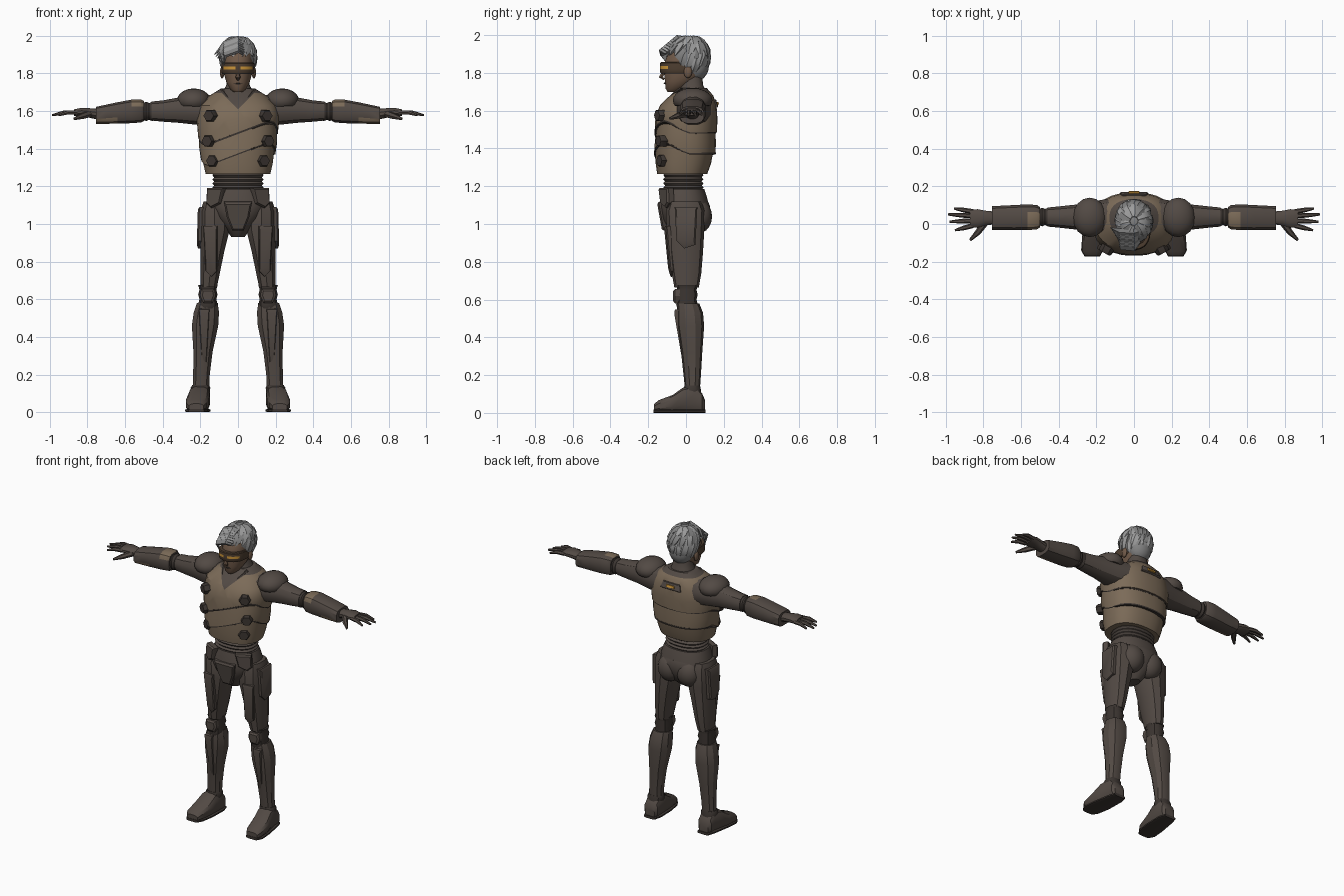
import bpy, bmesh, math, random
from mathutils import Vector

random.seed(4)
if "Cube" in bpy.data.objects:
    bpy.data.objects.remove(bpy.data.objects["Cube"])


def material(name, r, g, b):
    m = bpy.data.materials.new(name)
    m.use_nodes = True
    m.diffuse_color = (r, g, b, 1)
    m.node_tree.nodes["Principled BSDF"].inputs["Base Color"].default_value = (r, g, b, 1)
    return m


SUIT = material("dark brown suit", .085, .068, .058)
JOINT = material("joint black brown", .045, .036, .031)
TAN = material("tan armour", .2, .147, .098)
SKIN = material("skin", .16, .1, .065)
HAIR = material("grey hair", .33, .33, .33)
HAIR2 = material("shaded hair", .22, .22, .22)
VISOR = material("visor brown", .075, .048, .03)
ORANGE = material("orange glow", .6, .3, .04)
objects = []
SIDES = ((1, "left"), (-1, "right"))


def finish(bm, name, mats, rule=None):
    bmesh.ops.recalc_face_normals(bm, faces=bm.faces)
    if rule:
        for f in bm.faces:
            f.material_index = rule(f.calc_center_median())
    me = bpy.data.meshes.new(name)
    bm.to_mesh(me)
    bm.free()
    for m in mats:
        me.materials.append(m)
    ob = bpy.data.objects.new(name, me)
    bpy.context.collection.objects.link(ob)
    objects.append(ob)
    return ob


def skin_rings(bm, rings):
    n = len(rings[0])
    for a, b in zip(rings, rings[1:]):
        for i in range(n):
            j = (i + 1) % n
            bm.faces.new((a[i], a[j], b[j], b[i]))
    bm.faces.new(rings[0])
    bm.faces.new(rings[-1])


def loft(name, rings, *mats, axis="z", n=12, p=2.3, s=1, rule=None, cuts=()):
    """Rounded sections (position, centre a, centre b, radius a, radius b, front slant)."""
    bm = bmesh.new()
    loops = []
    for t, ca, cb, ra, rb, *k in rings:
        loop = []
        for i in range(n):
            w = 2 * math.pi * (i + .5) / n
            c, d = math.cos(w), math.sin(w)
            a = ca + ra * math.copysign(abs(c) ** (2 / p), c)
            b = cb + rb * math.copysign(abs(d) ** (2 / p), d)
            slant = k[0] * a * min(1, max(0, -b / .12)) if k else 0
            co = {"z": (a, b, t + slant), "x": (t, a, b), "y": (a, t, b)}[axis]
            loop.append(bm.verts.new((co[0] * s, co[1], co[2])))
        loops.append(loop)
    skin_rings(bm, loops)
    for point, normal in cuts:
        bmesh.ops.bisect_plane(bm, geom=bm.verts[:] + bm.edges[:] + bm.faces[:],
                               plane_co=point, plane_no=normal)
    return finish(bm, name, mats, rule)


def tube(name, pts, radii, mat, n=6, flat=1, up=(0, 0, 1)):
    bm = bmesh.new()
    pts = [Vector(q) for q in pts]
    loops = []
    for i, (q, r) in enumerate(zip(pts, radii)):
        t = (pts[min(i + 1, len(pts) - 1)] - pts[max(i - 1, 0)]).normalized()
        side = t.cross(Vector(up)).normalized()
        top = side.cross(t)
        loops.append([bm.verts.new(q + side * r * math.cos(w) + top * r * flat * math.sin(w))
                      for w in (2 * math.pi * j / n for j in range(n))])
    skin_rings(bm, loops)
    for v in bm.verts:
        v.co.z = min(v.co.z, 2)
    return finish(bm, name, [mat])


def plate(name, outline, centre, normal, depth, mat, s=1, taper=.85):
    """Flat bevelled slab: outline in (across, up), facing along normal."""
    bm = bmesh.new()
    nor = Vector(normal).normalized()
    across = Vector((0, 0, 1)).cross(nor).normalized()
    up = nor.cross(across)
    loops = []
    for off, k in ((-depth, 1), (depth * .5, 1), (depth, taper)):
        loops.append([bm.verts.new(Vector(centre) + across * a * k + up * b * k + nor * off)
                      for a, b in outline])
    skin_rings(bm, loops)
    for v in bm.verts:
        v.co.x *= s
    return finish(bm, name, [mat])


def ball(name, centre, radii, mat, s=1, keep=None):
    bm = bmesh.new()
    bmesh.ops.create_uvsphere(bm, u_segments=16, v_segments=10, radius=1)
    for v in bm.verts:
        v.co = Vector(centre) + Vector([a * b for a, b in zip(v.co, radii)])
        v.co.x *= s
    if keep:
        cut = bmesh.ops.bisect_plane(bm, geom=bm.verts[:] + bm.edges[:] + bm.faces[:],
                                     plane_co=keep[0], plane_no=keep[1], clear_inner=True)
        edges = [e for e in cut["geom_cut"] if isinstance(e, bmesh.types.BMEdge)]
        bmesh.ops.holes_fill(bm, edges=edges)
    return finish(bm, name, [mat])


# Torso: three overlapping armour bands with slanted lower lips
K = .38
loft("chest_armour", [(1.485, 0, 0, .213, .165, K), (1.56, 0, .002, .22, .165, .15),
                      (1.63, 0, .012, .205, .15), (1.68, 0, .03, .155, .115), (1.72, 0, .035, .09, .075)],
     TAN, SUIT, n=32, p=2.4,
     cuts=[((0, 0, 1.61), (1, 0, 1)), ((0, 0, 1.61), (-1, 0, 1)), ((0, 0, 1.695), (0, 0, 1))],
     rule=lambda c: int(c.z > 1.695 or (c.y < 0 and c.z > 1.61 + abs(c.x))))
loft("middle_armour", [(1.375, 0, -.006, .2, .163, K), (1.43, 0, -.003, .208, .162, K),
                       (1.5, 0, 0, .205, .156, K)], TAN, n=32, p=2.4)
loft("lower_armour", [(1.265, 0, -.02, .172, .133), (1.32, 0, -.014, .185, .147),
                      (1.39, 0, -.008, .193, .154, K)], TAN, n=32, p=2.4)
for z, r in ((1.478, .212), (1.368, .199)):
    loft("armour_seam", [(z, 0, -.004, r, .162, K), (z + .01, 0, -.004, r, .163, K)], JOINT, n=32, p=2.4)
loft("ribbed_waist", [(1.16 + .011 * i, 0, -.014, .128 + .01 * (i % 2), .098 + .01 * (i % 2))
                      for i in range(11)], SUIT, JOINT, n=20)
plate("back_panel", [(-.075, -.02), (.075, -.02), (.06, .025), (-.06, .025)],
      (0, .157, 1.635), (0, 1, .3), .009, SUIT)
plate("back_light", [(-.03, -.008), (.03, -.008), (.03, .008), (-.03, .008)],
      (0, .165, 1.638), (0, 1, .3), .008, ORANGE)
loft("neck_collar", [(1.64, 0, .02, .11, .09), (1.7, 0, .035, .085, .075),
                     (1.735, 0, .03, .064, .062), (1.79, 0, .03, .055, .055)], SUIT, n=16)
for s, side in SIDES:
    tube(side + "_collar_strap", [(s * .085, -.02, 1.715), (s * .055, -.075, 1.675), (s * .004, -.135, 1.61)],
         [.012, .014, .01], JOINT, flat=.6)
    # Hexagonal chest buckles
    for x, y, z in ((.147, -.137, 1.575), (.157, -.13, 1.44), (.133, -.125, 1.335)):
        plate(side + "_chest_buckle", [(.036 * math.cos(a * math.pi / 3), .034 * math.sin(a * math.pi / 3))
                                       for a in range(6)], (x, y, z), (.55, -1, 0), .02, JOINT, s)

# Pelvis and belt
loft("pelvis", [(.93, 0, -.01, .035, .05), (.97, 0, -.005, .065, .095), (1.03, 0, -.005, .125, .125),
                (1.09, 0, -.005, .16, .135), (1.12, 0, -.01, .155, .128)], SUIT, n=20)
loft("belt", [(1.11, 0, -.01, .165, .13), (1.15, 0, -.012, .155, .122), (1.185, 0, -.014, .142, .112)],
     SUIT, n=20)
plate("front_guard", [(-.075, .08), (-.06, .0), (-.03, -.075), (.03, -.075), (.06, .0), (.075, .08)],
      (0, -.122, 1.04), (0, -1, -.18), .018, SUIT)
for s, side in SIDES:
    plate(side + "_hip_plate", [(-.055, .05), (-.035, -.03), (.02, -.055), (.05, -.03), (.045, .05)],
          (.12, -.105, 1.14), (.55, -1, 0), .02, SUIT, s)
    ball(side + "_buttock", (.07, .065, 1.04), (.08, .073, .09), SUIT, s)

    # Legs: straight armour shells with narrow joints between
    loft(side + "_thigh", [(.665, .155, .003, .045, .065), (.74, .148, .003, .054, .078),
                           (.85, .137, 0, .066, .09), (.97, .123, -.003, .082, .1),
                           (1.07, .125, -.003, .078, .104), (1.12, .13, -.005, .055, .085)],
         SUIT, n=10, s=s)
    plate(side + "_thigh_pouch", [(-.06, .1), (-.05, -.08), (-.01, -.12), (.05, -.1), (.06, .1)],
          (.2, .0, .99), (1, 0, .03), .016, SUIT, s)
    plate(side + "_thigh_front_panel", [(-.035, .13), (-.03, -.11), (0, -.14), (.03, -.11), (.04, .13)],
          (.143, -.088, .86), (.15, -1, -.1), .012, SUIT, s)
    loft(side + "_knee_joint", [(.55 + .025 * i, .16, .005, .046 + .007 * (i % 2), .052 + .007 * (i % 2))
                                for i in range(6)], JOINT, n=12, s=s)
    plate(side + "_knee_guard", [(-.035, .035), (-.042, 0), (-.025, -.04), (.025, -.04), (.042, 0), (.035, .035)],
          (.16, -.05, .62), (0, -1, 0), .018, SUIT, s, .7)
    loft(side + "_shin", [(.13, .197, .034, .046, .04), (.2, .194, .033, .046, .046),
                          (.32, .186, .03, .053, .056), (.46, .175, .024, .073, .072),
                          (.53, .168, .02, .07, .07), (.58, .163, .012, .058, .058)],
         SUIT, n=10, s=s)
    plate(side + "_shin_ridge", [(-.028, .13), (-.012, -.17), (.012, -.17), (.028, .13)],
          (.18, -.03, .42), (0, -1, -.17), .014, SUIT, s)
    loft(side + "_ankle_cuff", [(.1, .2, .033, .05, .05), (.13, .199, .033, .054, .046),
                                (.145, .198, .033, .046, .042)], JOINT, s=s)
    loft(side + "_boot", [(-.17, .222, .026, .04, .02), (-.145, .222, .036, .055, .032),
                          (-.07, .215, .05, .062, .046), (-.015, .207, .07, .058, .066),
                          (.05, .2, .075, .053, .072), (.085, .2, .055, .05, .05), (.1, .2, .04, .035, .03)],
         SUIT, axis="y", p=3, s=s)
    loft(side + "_sole", [(-.172, .222, .009, .042, .009), (-.14, .222, .009, .06, .009),
                          (-.06, .212, .009, .064, .009), (.06, .2, .009, .055, .009),
                          (.104, .2, .009, .042, .009)], JOINT, axis="y", p=4, s=s)

    # Arms held straight out
    loft(side + "_upper_arm", [(.12, .04, 1.605, .1, .085), (.22, .037, 1.603, .085, .078),
                               (.31, .037, 1.605, .068, .07), (.4, .037, 1.6, .058, .058),
                               (.46, .037, 1.6, .052, .052)], SUIT, axis="x", s=s)
    ball(side + "_shoulder_pad", (.235, .035, 1.655), (.09, .105, .065), SUIT, s,
         ((.235 * s, 0, 1.625), (-.05 * s, 0, 1)))
    loft(side + "_elbow", [(.44 + .016 * i, .037, 1.598, .044 + .007 * (i % 2), .046 + .007 * (i % 2))
                           for i in range(7)], JOINT, axis="x", s=s)
    loft(side + "_gauntlet", [(.5, .036, 1.6, .055, .055), (.515, .036, 1.6, .066, .062),
                              (.565, .036, 1.598, .07, .064), (.64, .034, 1.59, .068, .058),
                              (.7, .033, 1.583, .066, .052), (.755, .032, 1.577, .064, .046)],
         SUIT, TAN, axis="x", p=3, s=s,
         rule=lambda c: int((abs(c.x) < .565 and c.z > 1.61 and c.y < .05)
                            or (.64 < abs(c.x) < .75 and c.z < 1.575 and c.y < .02)))
    loft(side + "_palm", [(.74, .032, 1.582, .035, .03), (.79, .032, 1.59, .04, .026),
                          (.83, .03, 1.595, .05, .023), (.87, .03, 1.592, .048, .018)],
         SUIT, axis="x", s=s)
    for y, tip, spread in ((-.008, .95, -.025), (.018, .98, -.006), (.043, .988, .008), (.066, .955, .016)):
        tube(side + "_finger", [(s * .855, y, 1.592), (s * (.855 + tip) / 2, y + spread * .5, 1.593),
                                (s * tip, y + spread, 1.578)], [.0135, .0125, .006], SUIT)
    tube(side + "_thumb", [(s * .79, .01, 1.585), (s * .83, -.045, 1.572), (s * .87, -.085, 1.558)],
         [.02, .016, .007], SUIT)
    ball(side + "_ear", (.084, .01, 1.805), (.012, .022, .032), SKIN, s)

# Head, visor and nose
loft("head", [(1.7, 0, -.07, .022, .028), (1.715, 0, -.06, .042, .048), (1.755, 0, -.03, .064, .083),
              (1.79, 0, -.012, .073, .105), (1.85, 0, -.008, .08, .108), (1.91, 0, 0, .076, .095),
              (1.95, 0, 0, .05, .06)], SKIN, n=16, p=2.2)
tube("nose", [(0, -.113, 1.815), (0, -.133, 1.777), (0, -.115, 1.767)], [.008, .013, .008], SKIN, up=(0, -1, 0))
tube("mouth", [(-.022, -.104, 1.745), (0, -.113, 1.745), (.022, -.104, 1.745)], [.003, .005, .003], JOINT)
loft("visor", [(z, 0, -.035, .083 + w, .098 + w) for z, w in
               ((1.797, 0), (1.803, .004), (1.82, .005), (1.836, .005), (1.852, .004), (1.857, 0))],
     VISOR, ORANGE, n=28, p=2.3,
     rule=lambda c: int(1.82 < c.z < 1.836 and c.y < -.1 and .008 < abs(c.x)))

# Hair: a cap covered in overlapping swept tufts
C, R = Vector((0, .015, 1.885)), Vector((.092, .108, .108))
ball("hair_cap", C, R, HAIR2, keep=((0, -.05, 1.865), (0, .55, .83)))
ball("hair_back", (0, .05, 1.84), (.078, .072, .085), HAIR2)


def on_head(az, el, k):
    d = Vector((math.cos(az) * math.cos(el), math.sin(az) * math.cos(el), math.sin(el)))
    return C + Vector([a * b * k for a, b in zip(d, R)])


for count, start, end, width in ((11, 1.35, .5, .03), (17, .9, .05, .028), (19, .35, -.6, .026),
                                 (17, -.1, -1.0, .022)):
    for i in range(count):
        az = 2 * math.pi * i / count + random.uniform(-.1, .1)
        front = math.sin(az)
        if start < .5 and front < (-.3 if start > 0 else .25):
            continue
        stop = max(end, -.05) if front < -.4 else end + random.uniform(-.1, .1)
        turn = random.uniform(-.45, -.05)
        path = [on_head(az + turn * t, start + (stop - start) * t, 1 + .07 * t) for t in (0, .35, .7, 1)]
        tube("hair_tuft", path, [width * .6, width, width * .8, .003], random.choice((HAIR, HAIR, HAIR2)),
             n=5, flat=.4, up=path[1] - C)
# Fringe swept to one side
for i in range(7):
    y, z = -.03 - .012 * i, 1.985 - .01 * i
    tube("fringe_tuft", [(.06 - .006 * i, y, z - .02), (0, y - .02, z), (-.07, y - .015, z - .025),
                         (-.125 + .008 * i, y + .01, z - .085)], [.012, .026, .024, .003],
         HAIR if i % 3 else HAIR2, n=5, flat=.5, up=(0, -.6, 1))

# Smooth rounded surfaces while keeping hard edges
bpy.ops.object.select_all(action="DESELECT")
for ob in objects:
    ob.select_set(True)
bpy.context.view_layer.objects.active = objects[0]
bpy.ops.object.shade_smooth_by_angle(angle=math.radians(32))
